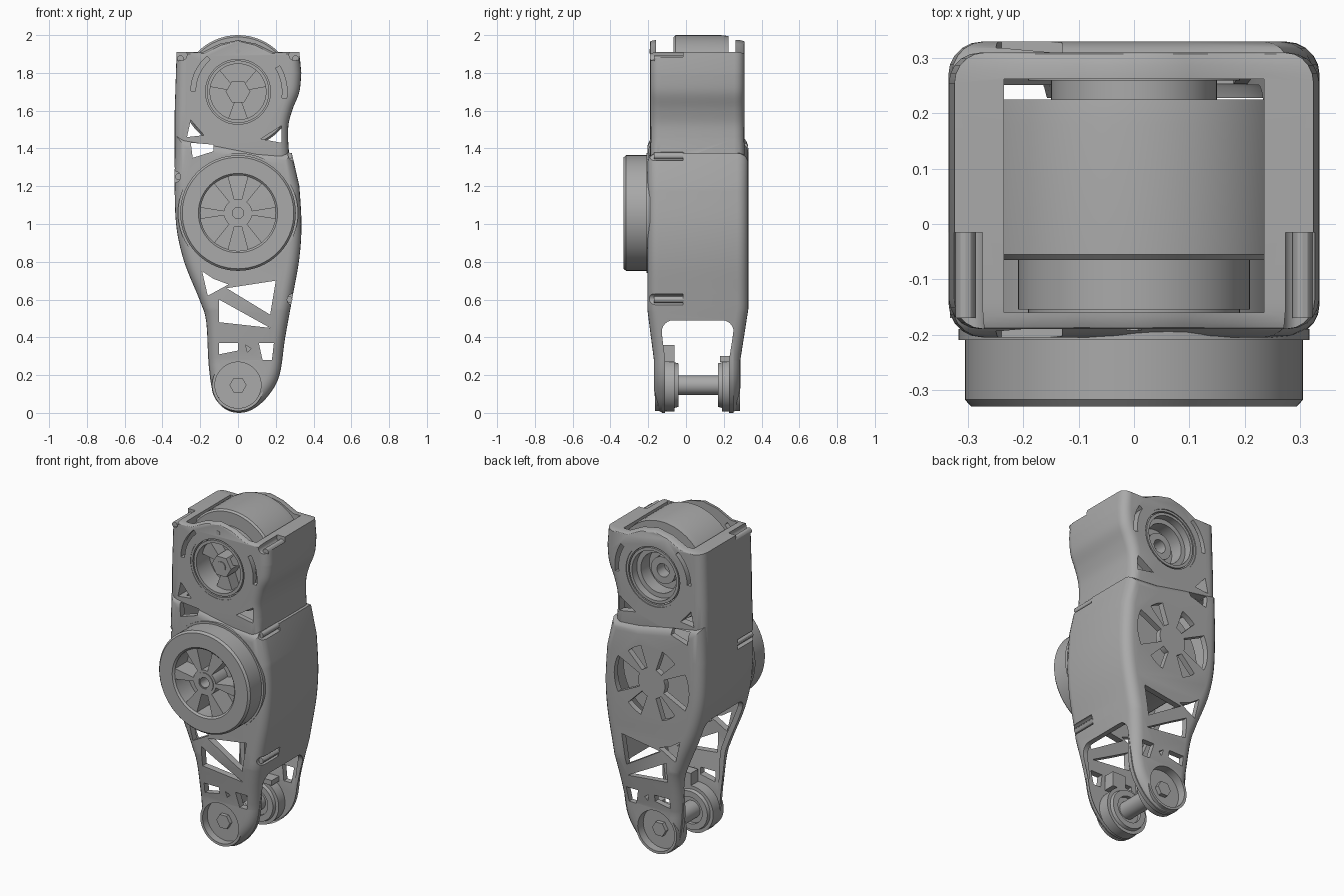
import bpy, bmesh
from math import sin, cos, pi, radians
from mathutils import Vector

if "Cube" in bpy.data.objects:
    bpy.data.objects.remove(bpy.data.objects["Cube"])

grey = bpy.data.materials.new("machined grey")
grey.use_nodes = True
grey.diffuse_color = (0.4, 0.4, 0.4, 1)
grey.node_tree.nodes["Principled BSDF"].inputs["Base Color"].default_value = (0.4, 0.4, 0.4, 1)


# ---- 2D helpers: points are (x, z), counter-clockwise seen from the front
def smooth(pts, steps=5):
    p = [Vector(q) for q in [pts[0]] + pts + [pts[-1]]]
    out = []
    for a, b, c, d in zip(p, p[1:], p[2:], p[3:]):
        for i in range(steps):
            t = i / steps
            out.append(0.5 * (2 * b + (c - a) * t + (2 * a - 5 * b + 4 * c - d) * t * t
                              + (3 * b - a - 3 * c + d) * t ** 3))
    return out + [p[-1]]


def inset(pts, d):
    out = []
    for i, p in enumerate(pts):
        e = [(p - pts[i - 1]).normalized(), (pts[(i + 1) % len(pts)] - p).normalized()]
        n = [Vector((-v.y, v.x)) for v in e]
        out.append(p + d * (n[0] + n[1]) / max(1 + n[0].dot(n[1]), 0.4))
    return out


def arc(c, r, a0, a1, n=10):
    return [Vector((c[0] + r * cos(radians(a0 + (a1 - a0) * i / n)),
                    c[1] + r * sin(radians(a0 + (a1 - a0) * i / n)))) for i in range(n + 1)]


def sector(c, r0, r1, mid, half):
    return arc(c, r1, mid - half, mid + half) + arc(c, r0, mid + half, mid - half)


def circle(c, r, n=48):
    return arc(c, r, 0, 360, n)[:-1]


def rect(x0, x1, z0, z1):
    return [Vector(p) for p in [(x0, z0), (x1, z0), (x1, z1), (x0, z1)]]


# ---- 3D helpers
def bridge(bm, loops, closed=False):
    rings = [[bm.verts.new(v) for v in loop] for loop in loops]
    n = len(rings[0])
    pairs = list(zip(rings, rings[1:])) + ([(rings[-1], rings[0])] if closed else [])
    for a, b in pairs:
        for i in range(n):
            bm.faces.new((a[i], a[(i + 1) % n], b[(i + 1) % n], b[i]))
    if not closed:
        bm.faces.new(rings[0])
        bm.faces.new(rings[-1])


def prism(bm, pts, y0, y1, r=0.0, steps=5):
    pts = [Vector(p) for p in pts]
    prof = [(0.0, y0), (0.0, y1)]
    if r:
        turn = [(r * (1 - sin(pi / 2 * i / steps)), r * (1 - cos(pi / 2 * i / steps)))
                for i in range(steps + 1)]
        prof = [(d, y0 + h) for d, h in turn] + [(d, y1 - h) for d, h in reversed(turn)]
    # edges round off all the way around, except along the nearly square top
    bridge(bm, [[(q.x, y, p.y - .2 * d if p.y > 1.9 else q.y)
                 for p, q in zip(pts, inset(pts, d) if d else pts)] for d, y in prof])


def finish(name, bm, cutters=()):
    bmesh.ops.remove_doubles(bm, verts=bm.verts, dist=1e-5)
    bmesh.ops.recalc_face_normals(bm, faces=bm.faces)
    me = bpy.data.meshes.new(name)
    bm.to_mesh(me)
    bm.free()
    ob = bpy.data.objects.new(name, me)
    bpy.context.collection.objects.link(ob)
    me.materials.append(grey)
    for c in cutters:
        m = ob.modifiers.new("cut", 'BOOLEAN')
        m.operation, m.solver, m.object = 'DIFFERENCE', 'EXACT', c
    if cutters:
        dg = bpy.context.evaluated_depsgraph_get()
        ob.data = bpy.data.meshes.new_from_object(ob.evaluated_get(dg))
        ob.modifiers.clear()
    return ob


def solid(name, pts, y0, y1, r=0.0, cutters=()):
    bm = bmesh.new()
    prism(bm, pts, y0, y1, r)
    return finish(name, bm, cutters)


def cutter(name, parts, sideways=False):
    bm = bmesh.new()
    for pts, y0, y1 in parts:
        prism(bm, pts, y0, y1)
    if sideways:
        for v in bm.verts:
            v.co.x, v.co.y = v.co.y, v.co.x
    ob = finish(name, bm)
    ob.hide_render = True
    return ob


def lathe(name, prof, c, cutters=(), n=64):
    bm = bmesh.new()
    bridge(bm, [[(c[0] + r * cos(2 * pi * i / n), y, c[1] + r * sin(2 * pi * i / n))
                 for i in range(n)] for r, y in [(max(r, 1e-7), y) for r, y in prof]], True)
    bmesh.ops.dissolve_degenerate(bm, dist=1e-6, edges=bm.edges)
    return finish(name, bm, cutters)


TOP, MID, LOW = (0, 1.7), (0, 1.058), (0, 0.147)

# ---- outlines of the two shell halves
lower = [Vector((-.33, 1.47))] + smooth(
    [(-.336, 1.25), (-.328, 1.0), (-.285, .8), (-.2, .59), (-.168, .48), (-.155, .25), (-.13, .1),
     (-.075, .025), (0, 0), (.08, .02), (.16, .09), (.22, .2), (.25, .4), (.29, .62), (.325, .82),
     (.336, 1.0), (.325, 1.2)]) + [Vector(p) for p in [(.285, 1.375), (.1, 1.39), (-.1, 1.43)]]
upper = [Vector(p) for p in [(-.325, 1.91), (-.335, 1.6), (-.335, 1.3), (.275, 1.3)]] + smooth(
    [(.265, 1.45), (.268, 1.53), (.29, 1.61), (.325, 1.7), (.335, 1.8)]
) + [Vector(p) for p in [(.325, 1.91), (.19, 1.91), (.1, 1.955), (0, 1.975), (-.1, 1.955), (-.19, 1.91)]]

# ---- cutters
cavity = cutter("cavity_cutter", [(inset(lower, .03), -.165, .295)])
bay = cutter("bay_cutter", [(rect(-.235, .235, 1.3, 2.2), -.16, .262)])
gap = [Vector((-.128, -1)), Vector((.252, -1))]
arch = [gap + arc((.192, z - .06), .06, 0, 90, 6) + arc((-.068, z - .06), .06, 90, 180, 6)
        for z in (.49, .87)]
fork_gap = cutter("fork_cutter", [(arch[0], -1, 1)], True)
side_gap = cutter("side_cutter", [(arch[1], -1, -.13)], True)

windows = [  # truss openings passing through both plates
    [(-.19, .75), (-.16, .62), (-.05, .68), (-.13, .71)], [(-.06, .66), (.17, .52), (.2, .7)],
    [(-.1, .6), (-.1, .48), (.17, .45)], [(-.1, .37), (-.1, .31), (0, .33), (0, .37)],
    [(.11, .37), (.13, .28), (.18, .28), (.19, .37)], [(.04, .36), (.05, .32), (.07, .34)],
    [(-.25, 1.43), (-.24, 1.35), (-.13, 1.385), (-.13, 1.42)],
    [(.12, 1.45), (.23, 1.43), (.23, 1.52)], [(-.27, 1.46), (-.18, 1.47), (-.25, 1.55)],
    circle(TOP, .185), circle(LOW, .122),
    sector(TOP, .225, .25, 155, 24), sector(TOP, .235, .26, 12, 20)]
through = cutter("window_cutter", [(w, -.5, .5) for w in windows])
back_holes = [sector(MID, .09, .25, a, 26) for a in (0, 180)]
back_holes += [sector(MID, .09, .22, a, 13) for a in (58, 122, 238, 302)]
rear = cutter("rear_cutter", [(w, .25, .5) for w in back_holes])
screws = [(-.305, 1.875), (.305, 1.875), (.27, 1.36), (-.315, 1.25), (.27, .6)]
notches = [(-.3, 1.895), (.3, 1.895), (.295, 1.365), (-.334, 1.25), (.29, .6)]
notch = cutter("notch_cutter", [(circle(p, .03, 16), -.5, -.015) for p in notches])

# ---- shell halves
solid("upper_housing", upper, -.19, .31, .055, (cavity, bay, through, notch))
body = solid("lower_housing", lower, -.205, .33, .06,
             (cavity, bay, fork_gap, side_gap, through, rear, notch))
bm = bmesh.new()
bm.from_mesh(body.data)
for z in (.55, .28):
    bmesh.ops.bisect_plane(bm, geom=bm.verts[:] + bm.edges[:] + bm.faces[:],
                           plane_co=(0, 0, z), plane_no=(0, 0, 1))
for v in bm.verts:  # fork arms lean inward
    t = min(max((.55 - v.co.z) / .27, 0), 1)
    if v.co.y < -.135:
        v.co.y += .035 * t
    elif v.co.y > .26:
        v.co.y -= .042 * t
bm.to_mesh(body.data)
bm.free()
for i, p in enumerate(screws):
    solid(f"screw_{i + 1}", circle(p, .018, 12), -.17, -.01)

# ---- main drive: drum with spoked face
pockets = cutter("pocket_cutter", [(sector(MID, .075, .2, 90 + 60 * i, 21 if i % 3 else 15), -.5, -.2)
                                   for i in range(6)] + [(circle(MID, .03, 24), -.5, -.25)])
lathe("main_drive", [(0, -.32), (.2, -.32), (.21, -.33), (.295, -.33), (.306, -.318), (.306, -.2),
                     (.28, -.19), (.28, .2), (0, .2)], MID, (pockets,))
lathe("drive_hub", [(.035, -.325), (.06, -.325), (.06, -.3), (.035, -.3)], MID)
lathe("drive_seat", [(.3, -.21), (.318, -.21), (.318, -.19), (.3, -.19)], MID)

# ---- top drive with bearing rings and three-arm rotor
lathe("top_drive", [(0, -.06), (.15, -.06), (.15, -.155), (.21, -.155), (.21, -.065), (.29, -.065),
                    (.3, -.055), (.3, .18), (.295, .225), (.15, .225), (.15, .26), (.12, .26),
                    (.12, .18), (.08, .18), (.08, .22), (.04, .22), (.04, .15), (0, .15)], TOP)
for side, y0, y1 in (("front", -.188, -.14), ("back", .26, .305)):
    for k, (r0, r1) in enumerate(((.172, .192), (.148, .165))):
        lathe(f"{side}_bearing_ring_{k + 1}", [(r0, y0), (r1, y0), (r1, y1), (r0, y1)], TOP)
for i in range(3):
    solid(f"rotor_arm_{i + 1}", sector(TOP, .04, .16, 30 + 120 * i, 20), -.13, -.06)
solid("rotor_hub", circle(TOP, .065, 6), -.16, -.06)
lathe("rotor_bolt", [(0, -.165), (.03, -.165), (.03, -.15), (0, -.15)], TOP)
solid("top_marker", circle((0, 1.915), .014, 6), -.193, -.18)

# ---- ankle fork: cups, nuts, stops and pin
for side, outer, floor, lip, inner in (("front", -.165, -.12, -.06, -.04),
                                       ("back", .285, .235, .19, .17)):
    lathe(side + "_cup", [(0, floor), (.122, floor), (.122, outer), (.137, outer), (.14, lip),
                          (.12, lip), (.115, inner), (.08, inner), (.08, lip), (0, lip)], LOW)
    solid(side + "_nut", circle(LOW, .045, 6), *sorted((floor + (outer - floor) * .5, lip)))
solid("front_stop", rect(.01, .1, .27, .36), -.13, -.06)
solid("back_stop", rect(.01, .1, .27, .3), .18, .25)
lathe("ankle_pin", [(0, -.08), (.052, -.08), (.052, .21), (0, .21)], LOW, n=32)

# ---- tidy up and shade
for c in [o for o in bpy.data.objects if o.name.endswith("_cutter")]:
    bpy.data.objects.remove(c)
bpy.ops.object.select_all(action='DESELECT')
for o in bpy.context.collection.objects:
    if o.type == 'MESH' and o.data.materials and o.data.materials[0] == grey:
        o.select_set(True)
        bpy.context.view_layer.objects.active = o
bpy.ops.object.shade_smooth_by_angle(angle=radians(30))
